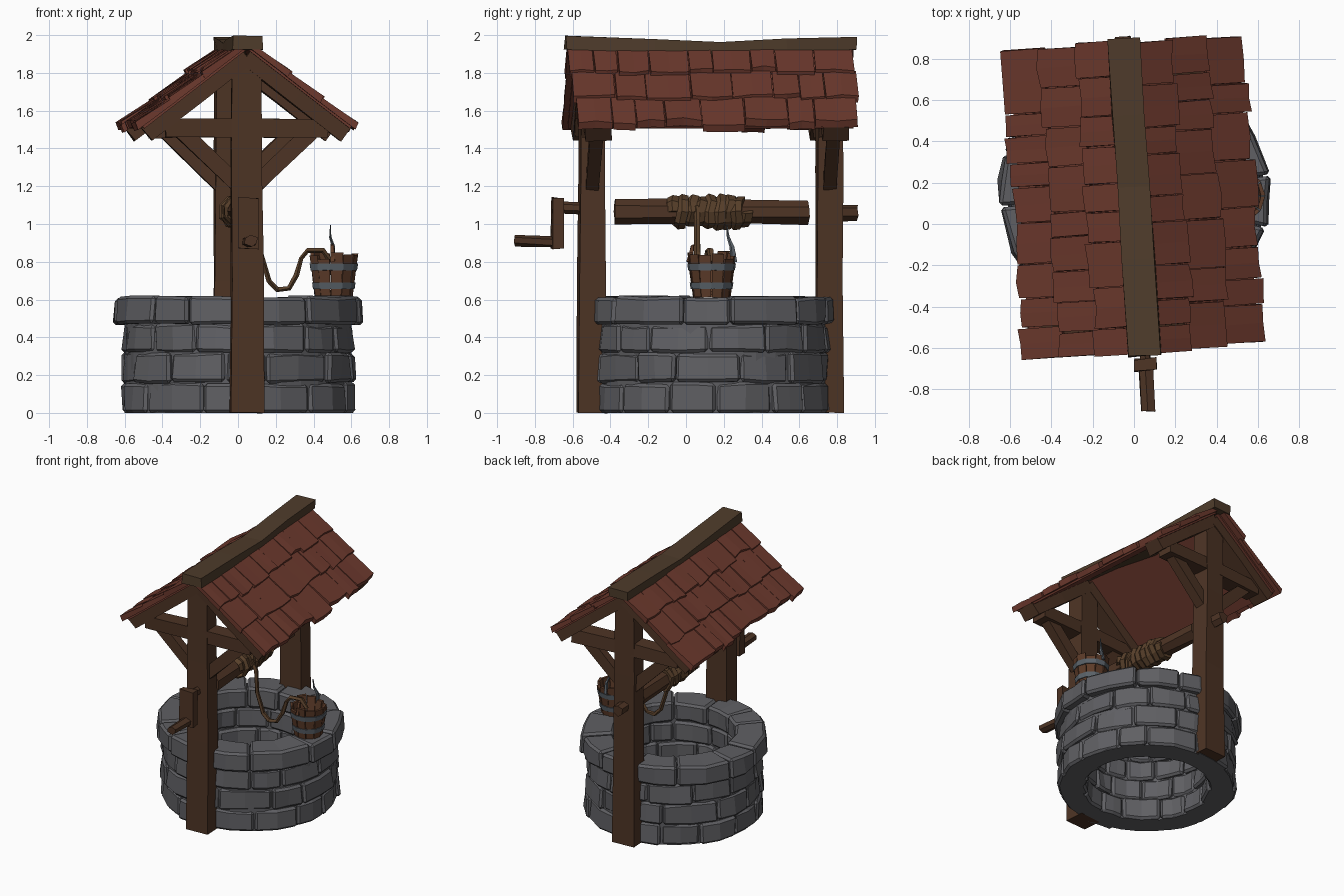
import bpy, bmesh, math, random
from mathutils import Vector, Matrix

random.seed(7)
cube = bpy.data.objects.get("Cube")
if cube:
    bpy.data.objects.remove(cube, do_unlink=True)


def material(name, r, g, b):
    m = bpy.data.materials.new(name)
    m.use_nodes = True
    m.diffuse_color = (r, g, b, 1)
    shader = m.node_tree.nodes["Principled BSDF"]
    shader.inputs["Base Color"].default_value = (r, g, b, 1)
    shader.inputs["Roughness"].default_value = 0.9
    return m


STONE = material("grey stone", 0.115, 0.115, 0.125)
WOOD = material("dark wood", 0.075, 0.034, 0.018)
RIDGE = material("ridge wood", 0.078, 0.045, 0.024)
TILE = material("red tile", 0.155, 0.042, 0.027)
PAIL = material("bucket wood", 0.11, 0.045, 0.022)
ROPE = material("rope brown", 0.10, 0.052, 0.024)
METAL = material("grey metal", 0.10, 0.12, 0.14)

# The timber frame and roof stand slightly turned on the well
FRAME = Matrix.Translation((0, 0.13, 0)) @ Matrix.Rotation(0.068, 4, 'Z')
CENTRE = Vector((0, 0.14, 0))


def rnd(a):
    return random.uniform(-a, a)


def finish(name, bm, mat, frame=False, bevel=0):
    bmesh.ops.recalc_face_normals(bm, faces=bm.faces)
    mesh = bpy.data.meshes.new(name)
    bm.to_mesh(mesh)
    bm.free()
    mesh.materials.append(mat)
    obj = bpy.data.objects.new(name, mesh)
    bpy.context.collection.objects.link(obj)
    if frame:
        obj.matrix_world = FRAME
    if bevel:
        mod = obj.modifiers.new("Bevel", 'BEVEL')
        mod.width, mod.segments = bevel, 1
    return obj


def skin(bm, rings):
    """Join successive rings of vertices and cap both ends."""
    n = len(rings[0])
    for a, b in zip(rings, rings[1:]):
        for i in range(n):
            bm.faces.new((a[i], a[(i + 1) % n], b[(i + 1) % n], b[i]))
    bm.faces.new(rings[0])
    bm.faces.new(rings[-1])


def sweep(name, pts, w, d, mat, sides=4, frame=True, taper=1, jitter=0.005):
    """Sweep a polygon along a path; w lies along the side vector, d across it."""
    pts = [Vector(p) for p in pts]
    first = pts[1] - pts[0]
    side = Vector((1, 0, 0)) if abs(first.y) > 0.7 * first.length else Vector((0, 1, 0))
    bm = bmesh.new()
    rings = []
    for k, p in enumerate(pts):
        axis = pts[min(k + 1, len(pts) - 1)] - pts[max(k - 1, 0)]
        across = axis.cross(side).normalized()
        scale = (1 + (taper - 1) * k / (len(pts) - 1)) / (2 * math.cos(math.pi / sides))
        ring = []
        for i in range(sides):
            t = (i + 0.5) * math.tau / sides
            co = p + (side * w * math.cos(t) + across * d * math.sin(t)) * scale
            ring.append(bm.verts.new(co + Vector((rnd(jitter), rnd(jitter), rnd(jitter)))))
        rings.append(ring)
    skin(bm, rings)
    return finish(name, bm, mat, frame)


def arc_block(bm, c, a0, a1, z0, z1, low, high, segs=2, jitter=0.0):
    """Curved block; low and high are (inner, outer) radii at its bottom and top."""
    rings = []
    for k in range(segs + 1):
        a = a0 + (a1 - a0) * k / segs
        corners = ((low[0], z0), (low[1], z0), (high[1], z1), (high[0], z1))
        ring = []
        for r, z in corners:
            r += rnd(jitter)
            z = max(0, z + rnd(jitter) * 0.5) if z else 0
            ring.append(bm.verts.new(c + Vector((r * math.cos(a), r * math.sin(a), z))))
        rings.append(ring)
    skin(bm, rings)


# Stone wall: solid core plus courses of rough blocks
bm = bmesh.new()
arc_block(bm, CENTRE, 0, math.tau, 0, 0.585, (0.45, 0.60), (0.45, 0.60), 32)
finish("wall_core", bm, STONE)
levels = [0, 0.16, 0.32, 0.47, 0.615]
for row in range(4):
    bm = bmesh.new()
    count = 13 if row < 3 else 12
    outer = 0.655 if row == 3 else 0.625
    cuts = [(i + row * 0.45 + rnd(0.22)) * math.tau / count for i in range(count)]
    cuts.append(cuts[0] + math.tau)
    for a0, a1 in zip(cuts, cuts[1:]):
        out = outer + rnd(0.012)
        arc_block(bm, CENTRE, a0 + 0.006, a1 - 0.006, levels[row], levels[row + 1] + rnd(0.005),
                  (0.425, out), (0.43, out - 0.01), 2, 0.013)
    finish(f"stone_course_{row + 1}", bm, STONE, bevel=0.016)

# Posts, gable timbers and braces at both ends
for end, y in (("front", -0.63), ("back", 0.63)):
    sweep(f"{end}_post", [(0, y, 0), (0.004, y, 0.7), (0, y, 1.3), (0, y, 1.88)],
          0.145, 0.18, WOOD, taper=0.86)
    sweep(f"{end}_tie_beam", [(-0.43, y, 1.505), (0, y, 1.51), (0.43, y, 1.505)], 0.12, 0.095, WOOD)
    for hand, s in (("left", 1), ("right", -1)):
        sweep(f"{end}_{hand}_rafter", [(0, y, 1.885), (s * 0.27, y, 1.68), (s * 0.53, y, 1.475)],
              0.14, 0.09, WOOD)
        sweep(f"{end}_{hand}_brace", [(s * 0.05, y, 1.21), (s * 0.34, y, 1.49)], 0.07, 0.085, WOOD)


# Roof: thin deck, three overlapping rows of tiles on each slope
def slope(x):
    return 1.94 - 0.77 * x


rows = [0.03, 0.22, 0.40, 0.575]
for hand, s in (("left", 1), ("right", -1)):
    sweep(f"{hand}_roof_deck", [(s * 0.01, 0, slope(0.01) - 0.005), (s * 0.55, 0, slope(0.55) - 0.005)],
          1.44, 0.015, TILE, jitter=0)
    bm = bmesh.new()
    for upper, lower in zip(rows, rows[1:]):
        y = -0.755 + rnd(0.015)
        while y < 0.74:
            y2 = y + random.uniform(0.11, 0.24)
            if y2 > 0.66:
                y2 = 0.755 + rnd(0.015)
            low = lower + rnd(0.014)
            lift = 0.014 + rnd(0.008)
            rings = []
            for yy in (y + 0.003, (y + y2) / 2, y2 - 0.003):
                x0, x1 = upper - 0.02, low + rnd(0.008)
                ring = [(x0, slope(x0)), (x1, slope(x1) + lift - 0.008),
                        (x1 + 0.016, slope(x1) + lift + 0.030 + rnd(0.005)),
                        (x0 + 0.012, slope(x0) + 0.024)]
                rings.append([bm.verts.new((s * x, yy + rnd(0.003), z)) for x, z in ring])
            skin(bm, rings)
            y = y2
    finish(f"{hand}_roof_tiles", bm, TILE, frame=True)

# Sagging ridge cap
sweep("ridge_beam", [(0, -0.77, 1.962), (0, -0.3, 1.945), (0.005, 0.05, 1.925), (0, 0.4, 1.945),
                     (0, 0.77, 1.957)], 0.155, 0.07, RIDGE)

# Windlass barrel, spindles and crank
sweep("windlass_barrel", [(0, -0.51, 1.065), (0, -0.1, 1.068), (0, 0.2, 1.064), (0, 0.52, 1.062)],
      0.125, 0.125, WOOD, sides=7, taper=0.93)
sweep("front_spindle", [(0, -0.60, 1.08), (0, -0.83, 1.09)], 0.05, 0.05, WOOD, sides=6)
sweep("back_spindle", [(0, 0.62, 1.06), (0, 0.78, 1.06)], 0.07, 0.075, WOOD, sides=6)
sweep("crank_arm", [(0, -0.815, 0.87), (0, -0.815, 1.14)], 0.06, 0.11, WOOD)
sweep("crank_handle", [(0, -0.80, 0.905), (0, -1.04, 0.912)], 0.065, 0.055, WOOD, sides=6)

# Rope: uneven coils on the barrel, then a slack line to the bucket
turns, steps = 8, 9
coil = []
for i in range(turns * steps + 1):
    a = i * math.tau / steps
    r = 0.074 + rnd(0.009)
    coil.append((r * math.cos(a), -0.20 + 0.39 * i / (turns * steps) + rnd(0.008), 1.065 + r * math.sin(a)))
sweep("rope_coils", coil, 0.052, 0.03, ROPE, sides=5, jitter=0.004)
sweep("slack_rope", [(0.07, 0.06, 1.09), (0.11, 0.06, 1.02), (0.12, 0.06, 0.85), (0.165, 0.07, 0.70),
                     (0.21, 0.08, 0.65), (0.27, 0.09, 0.66), (0.31, 0.10, 0.73), (0.335, 0.11, 0.82),
                     (0.37, 0.12, 0.86), (0.45, 0.13, 0.86), (0.49, 0.135, 0.80)],
      0.028, 0.024, ROPE, sides=5, frame=False, jitter=0.003)

# Bucket of staves with two hoops and a bent bail
pail = Vector((0.505, 0.135, 0))
bm = bmesh.new()
staves = 11
for i in range(staves):
    a = i * math.tau / staves
    top = 0.835 + rnd(0.022)
    arc_block(bm, pail, a + 0.02, a + math.tau / staves - 0.02, 0.612, top,
              (0.08, 0.10), (0.11, 0.13), 1, 0.003)
bmesh.ops.create_cone(bm, cap_ends=True, segments=staves, radius1=0.09, radius2=0.092, depth=0.02,
                      matrix=Matrix.Translation(pail + Vector((0, 0, 0.635))))
finish("bucket_staves", bm, PAIL)
for name, z in (("lower_hoop", 0.655), ("upper_hoop", 0.755)):
    bm = bmesh.new()
    r = 0.10 + (z - 0.612) * 0.135
    arc_block(bm, pail, 0, math.tau, z, z + 0.036, (r - 0.015, r + 0.006), (r - 0.01, r + 0.011), 11, 0.001)
    finish(name, bm, METAL)
sweep("bucket_bail", [(0.50, 0.255, 0.80), (0.505, 0.245, 0.88), (0.49, 0.225, 0.93), (0.49, 0.215, 0.995)],
      0.03, 0.022, METAL, sides=5, frame=False, taper=0.2, jitter=0.002)
sweep("bail_stub", [(0.50, 0.02, 0.80), (0.50, 0.035, 0.89)], 0.03, 0.025, PAIL, frame=False, taper=0.5)
